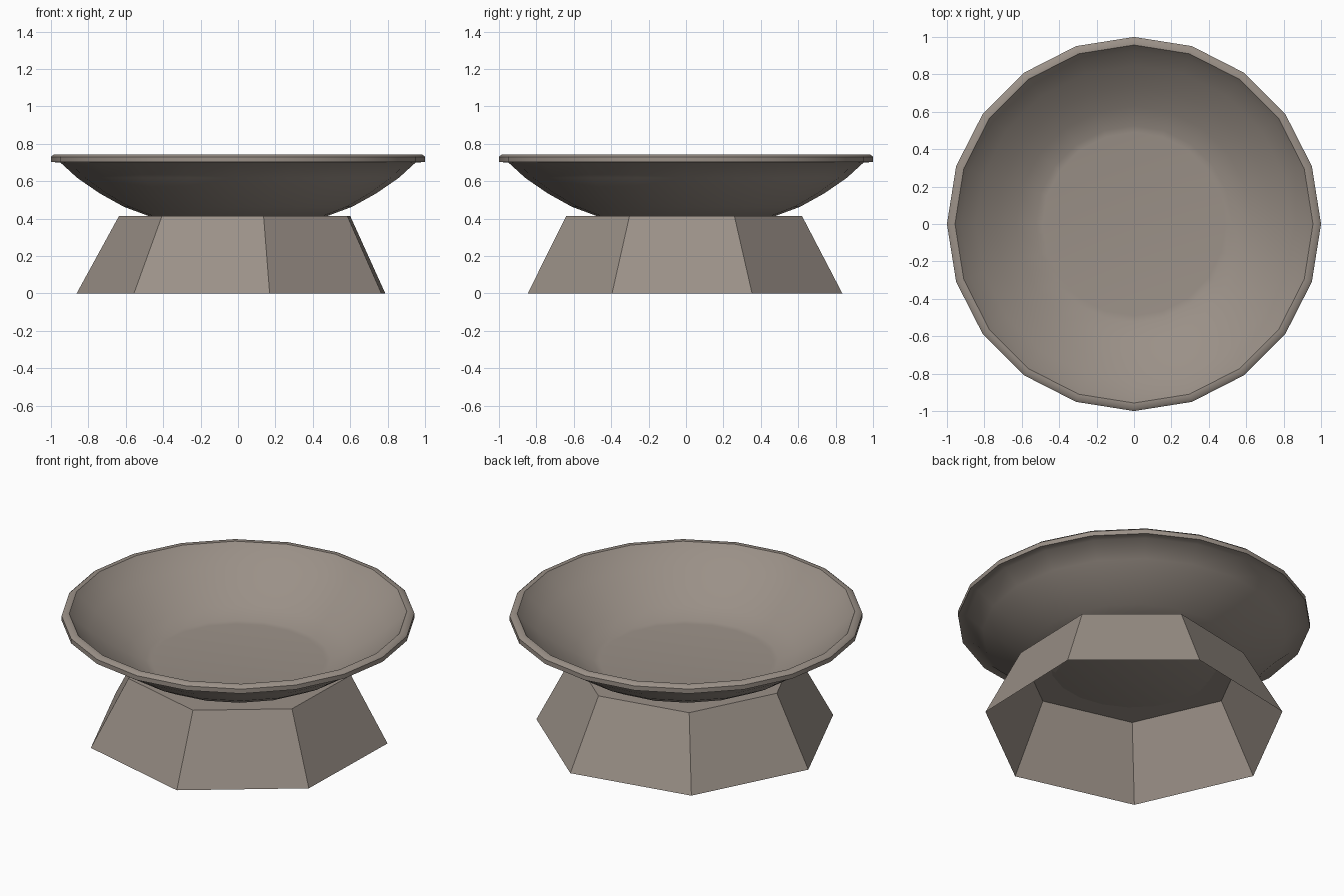
import bpy, bmesh, math

if "Cube" in bpy.data.objects:
    bpy.data.objects.remove(bpy.data.objects["Cube"])


def material(name, rgb):
    mat = bpy.data.materials.new(name)
    mat.diffuse_color = (*rgb, 1.0)
    mat.use_nodes = True
    mat.node_tree.nodes["Principled BSDF"].inputs["Base Color"].default_value = mat.diffuse_color
    return mat


stone = material("stone", (0.325, 0.28, 0.243))


def ring(bm, r, z, sides, start=0.0, dx=0.0, dy=0.0):
    return [bm.verts.new((dx + r * math.cos(start + math.tau * i / sides),
                          dy + r * math.sin(start + math.tau * i / sides), z))
            for i in range(sides)]


def bridge(bm, a, b):
    n = len(a)
    for i in range(n):
        bm.faces.new((a[i], a[(i + 1) % n], b[(i + 1) % n], b[i]))


def finish(bm, name):
    mesh = bpy.data.meshes.new(name)
    bm.to_mesh(mesh)
    bm.free()
    mesh.materials.append(stone)
    obj = bpy.data.objects.new(name, mesh)
    bpy.context.collection.objects.link(obj)
    return obj


# Seven-sided tapered base, open underneath, capped on top
bm = bmesh.new()
start = math.radians(-78.7)
bottom = ring(bm, 0.863, 0.0, 7, start)
top = ring(bm, 0.647, 0.413, 7, start, 0.01, -0.006)
bridge(bm, bottom, top)
bm.faces.new(top)
finish(bm, "base")

# Twenty-sided dish: underside, lip, then inside
profile = [(0.475, 0.413), (0.61, 0.463), (0.74, 0.535), (0.86, 0.618), (0.95, 0.700),
           (1.0, 0.702), (1.0, 0.730), (0.985, 0.743), (0.957, 0.743),
           (0.925, 0.705), (0.845, 0.637), (0.74, 0.561), (0.63, 0.494),
           (0.525, 0.448), (0.49, 0.444)]
bm = bmesh.new()
rings = [ring(bm, r, z, 20) for r, z in profile]
for a, b in zip(rings, rings[1:]):
    bridge(bm, a, b)
bm.faces.new(rings[0][::-1])
bm.faces.new(rings[-1])
bowl = finish(bm, "bowl")

# Smooth shading with crisp outer and inner lip edges
mesh = bowl.data
for p in mesh.polygons:
    p.use_smooth = True
for e in mesh.edges:
    a, b = (v // 20 for v in e.vertices)
    e.use_edge_sharp = a == b and a in (5, 6, 8)
